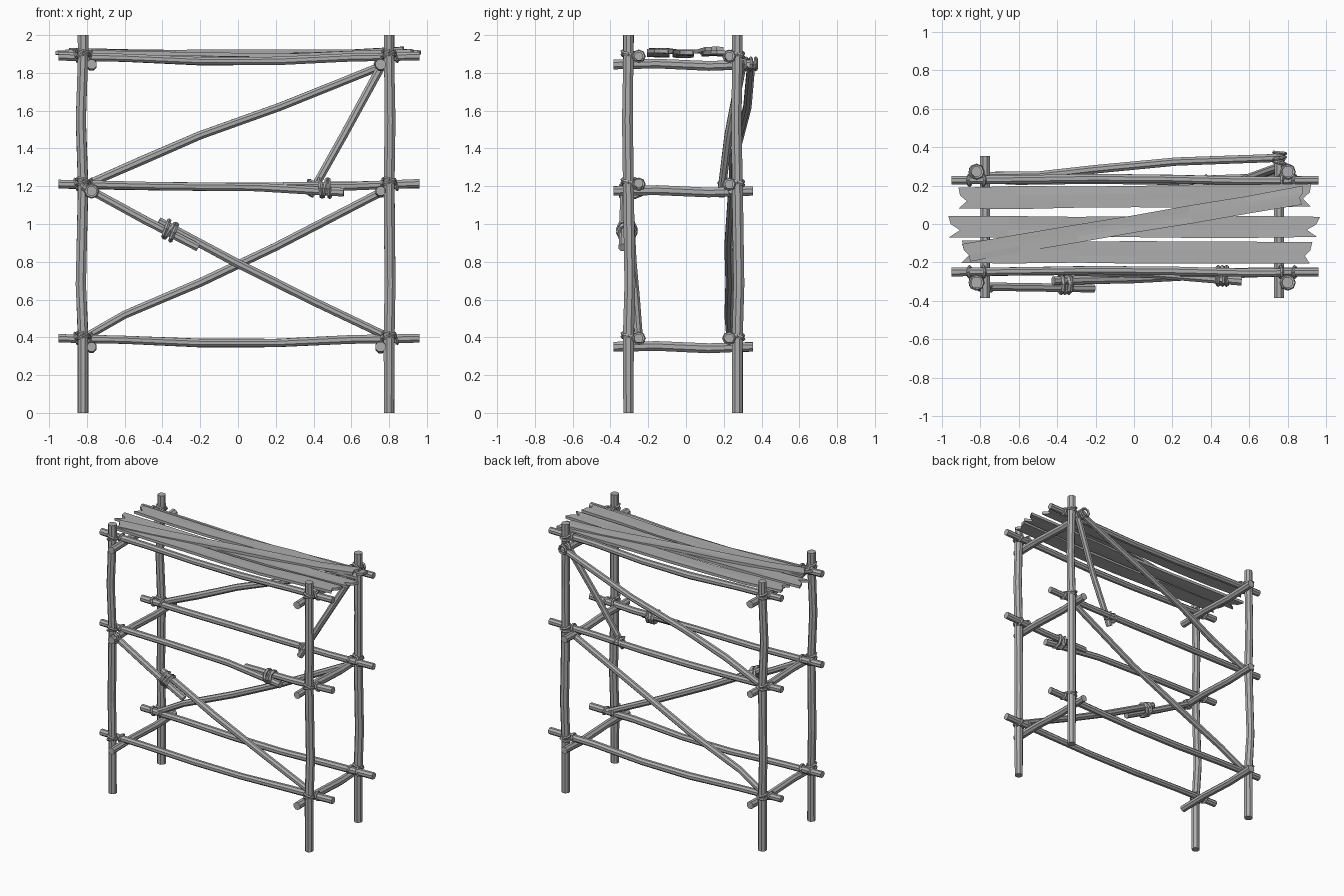
import bpy, bmesh, math, random
from mathutils import Vector

random.seed(4)
cube = bpy.data.objects.get("Cube")
if cube:
    bpy.data.objects.remove(cube, do_unlink=True)

wood = bpy.data.materials.new("weathered_grey")
wood.use_nodes = True
GREY = (0.42, 0.42, 0.42, 1)
wood.diffuse_color = GREY
wood.node_tree.nodes["Principled BSDF"].inputs["Base Color"].default_value = GREY


def finish(name, bm):
    bmesh.ops.recalc_face_normals(bm, faces=bm.faces)
    mesh = bpy.data.meshes.new(name)
    bm.to_mesh(mesh)
    bm.free()
    mesh.materials.append(wood)
    obj = bpy.data.objects.new(name, mesh)
    bpy.context.collection.objects.link(obj)
    return obj


def frame(axis):
    axis = Vector(axis).normalized()
    ref = Vector((0, 0, 1)) if abs(axis.z) < 0.8 else Vector((0, 1, 0))
    u = axis.cross(ref).normalized()
    return u, u.cross(axis)


def pole(name, points, radius=0.024, sides=8):
    """Rough faceted pole swept along a few points."""
    bm = bmesh.new()
    pts = [Vector(p) for p in points]
    u, v = frame(pts[-1] - pts[0])
    rings = []
    for p in pts:
        r = radius * random.uniform(0.94, 1.06)
        angles = [math.tau * (i + 0.5) / sides for i in range(sides)]
        rings.append([bm.verts.new(p + (u * math.cos(a) + v * math.sin(a)) * r) for a in angles])
    for a, b in zip(rings, rings[1:]):
        for i in range(sides):
            j = (i + 1) % sides
            bm.faces.new((a[i], a[j], b[j], b[i]))
    bm.faces.new(rings[0])
    bm.faces.new(rings[-1])
    return finish(name, bm)


def lashing(name, wraps, tube=0.009, sides=8):
    """Rope rings; each wrap is (centre, axis, radius)."""
    bm = bmesh.new()
    for centre, axis, radius in wraps:
        w = Vector(axis).normalized()
        u, v = frame(w)
        grid = []
        for i in range(sides):
            a = math.tau * i / sides
            out = u * math.cos(a) + v * math.sin(a)
            grid.append([bm.verts.new(Vector(centre) + out * (radius + tube * math.cos(b))
                                      + w * tube * math.sin(b))
                         for b in (math.tau * k / 5 for k in range(5))])
        for i in range(sides):
            for k in range(5):
                n, m = (i + 1) % sides, (k + 1) % 5
                bm.faces.new((grid[i][k], grid[n][k], grid[n][m], grid[i][m]))
    return finish(name, bm)


def splice(name, centre, axis, radius):
    c, w = Vector(centre), Vector(axis).normalized()
    lashing(name, [(c + w * d, w + Vector((0, 0, t)), radius)
                   for d, t in ((-0.022, 0.15), (0, -0.2), (0.022, 0.1))], 0.012)


def plank(name, start, end, width, z, notch, thick=0.02):
    """Warped board with split ends."""
    bm = bmesh.new()
    a, b = Vector((*start, z)), Vector((*end, z))
    side = Vector((a.y - b.y, b.x - a.x, 0)).normalized() * width / 2
    rows, count = [], 7
    for i in range(count):
        t = i / (count - 1)
        c = a.lerp(b, t)
        c.z -= 0.016 * math.sin(math.pi * t) + random.uniform(-0.004, 0.004)
        grow = random.uniform(0.93, 1.05)
        row = []
        for s in (-1, -0.3, 0.25, 1):
            p = c + side * s * grow
            p.z += s * random.uniform(-0.003, 0.003)
            if i in (0, count - 1):
                inward = notch if abs(s) < 0.5 else random.uniform(0, 0.03)
                p.x += inward * (1 if i == 0 else -1) * (1 if s < 0 else 0.3)
            row.append((bm.verts.new(p), bm.verts.new(p - Vector((0, 0, thick)))))
        rows.append(row)
    for p, q in zip(rows, rows[1:]):
        for k in range(3):
            for layer in (0, 1):
                bm.faces.new((p[k][layer], p[k + 1][layer], q[k + 1][layer], q[k][layer]))
        for k in (0, 3):
            bm.faces.new((p[k][0], q[k][0], q[k][1], p[k][1]))
    for p in (rows[0], rows[-1]):
        for k in range(3):
            bm.faces.new((p[k][0], p[k + 1][0], p[k + 1][1], p[k][1]))
    return finish(name, bm)


POST_X = {"right": -0.82, "left": 0.8}
POST_Y = {"front": -0.305, "back": 0.272}
LEDGER_Y = {"front": -0.25, "back": 0.228}
LEVELS = {"lower": 0.395, "middle": 1.21, "upper": 1.888}

# Upright posts
for sx, x in POST_X.items():
    for sy, y in POST_Y.items():
        bow = -0.012 if sx == "right" else 0.005
        pole(f"{sy}_{sx}_post", [(x, y, 0), (x, y, 0.4), (x + bow, y + 0.008, 0.68),
             (x, y, 1.2), (x + bow, y - 0.005, 1.55), (x, y, 1.9), (x, y, 2)], 0.03)

# Long horizontal poles
for level, z in LEVELS.items():
    for sy, y in LEDGER_Y.items():
        if (level, sy) == ("middle", "front"):
            continue
        sag = 0.012 if level == "middle" else 0.025
        pole(f"{level}_{sy}_ledger", [(-0.95, y, z), (-0.6, y + 0.004, z - 0.008),
             (-0.2, y + 0.01, z - sag), (0.2, y + 0.006, z - sag),
             (0.6, y - 0.004, z - 0.006), (0.96, y, z)])

# Spliced middle front pole
pole("middle_front_ledger", [(-0.95, -0.25, 1.212), (-0.4, -0.245, 1.2),
     (0.1, -0.26, 1.195), (0.56, -0.298, 1.168)])
pole("middle_front_ledger_extension", [(0.24, -0.252, 1.2), (0.6, -0.25, 1.2), (0.96, -0.25, 1.215)])
splice("ledger_splice_rope", (0.46, -0.27, 1.19), (1, 0, -0.03), 0.046)

# Short cross poles and the ropes at each joint
for sx, x in (("right", -0.775), ("left", 0.755)):
    for level, z in (("lower", 0.35), ("middle", 1.175), ("upper", 1.845)):
        pole(f"{level}_{sx}_crossbar", [(x, -0.385, z), (x, -0.15, z + 0.004),
             (x, 0.12, z - 0.008), (x, 0.355, z)], 0.027)
    for level, z in LEVELS.items():
        for sy, y in POST_Y.items():
            px, ly = POST_X[sx], LEDGER_Y[sy]
            out = math.copysign(1, px)
            lashing(f"{level}_{sy}_{sx}_rope", [
                ((px, y, z + 0.02), (0.25, 0.2, 1), 0.034),
                ((px, y, z + 0.002), (-0.2, 0.2, 1), 0.034),
                ((px + out * 0.036, ly, z), (1, 0, 0.25), 0.028),
                ((px - out * 0.036, ly, z), (1, 0, -0.25), 0.028)])

# Front diagonal brace in two spliced lengths
pole("front_brace_upper", [(-0.82, -0.325, 1.2), (-0.5, -0.33, 1.025), (-0.21, -0.335, 0.875)])
pole("front_brace_lower", [(-0.42, -0.295, 1.015), (0, -0.285, 0.79),
     (0.4, -0.265, 0.59), (0.8, -0.25, 0.4)])
splice("front_brace_rope", (-0.36, -0.313, 0.965), (1, 0, -0.52), 0.046)
lashing("front_brace_top_rope", [((-0.775, -0.325, 1.175), (0, 1, 0.1), 0.032),
        ((-0.775, -0.345, 1.175), (0.1, 1, 0), 0.032)])

# Back diagonal braces
pole("back_lower_brace", [(-0.81, 0.235, 0.4), (-0.6, 0.225, 0.52), (-0.2, 0.232, 0.69),
     (0.2, 0.225, 0.88), (0.78, 0.245, 1.18)])
pole("back_upper_brace", [(-0.82, 0.25, 1.2), (-0.5, 0.25, 1.34), (-0.2, 0.285, 1.47),
     (0.22, 0.325, 1.62), (0.78, 0.345, 1.845)])
pole("back_short_brace", [(0.38, 0.185, 1.15), (0.56, 0.225, 1.47), (0.77, 0.3, 1.855)])
lashing("short_brace_rope", [((0.4, 0.205, 1.215), (0.5, 0.1, 0.9), 0.032),
        ((0.42, 0.215, 1.205), (1, 0, 0.3), 0.031), ((0.375, 0.22, 1.2), (1, 0, -0.3), 0.031)])
lashing("upper_brace_rope", [((0.758, y, 1.848), (t, 1, 0), 0.031)
        for y, t in ((0.318, 0.2), (0.342, -0.2), (0.37, 0.1))])

# Deck boards
plank("back_board", (-0.92, 0.135), (0.93, 0.15), 0.115, 1.922, 0.05)
plank("middle_board", (-0.975, -0.015), (0.97, -0.015), 0.112, 1.918, 0.07)
plank("front_board", (-0.9, -0.145), (0.93, -0.15), 0.115, 1.922, 0.04)
plank("diagonal_board", (-0.89, -0.15), (0.89, 0.15), 0.095, 1.935, 0.03)
